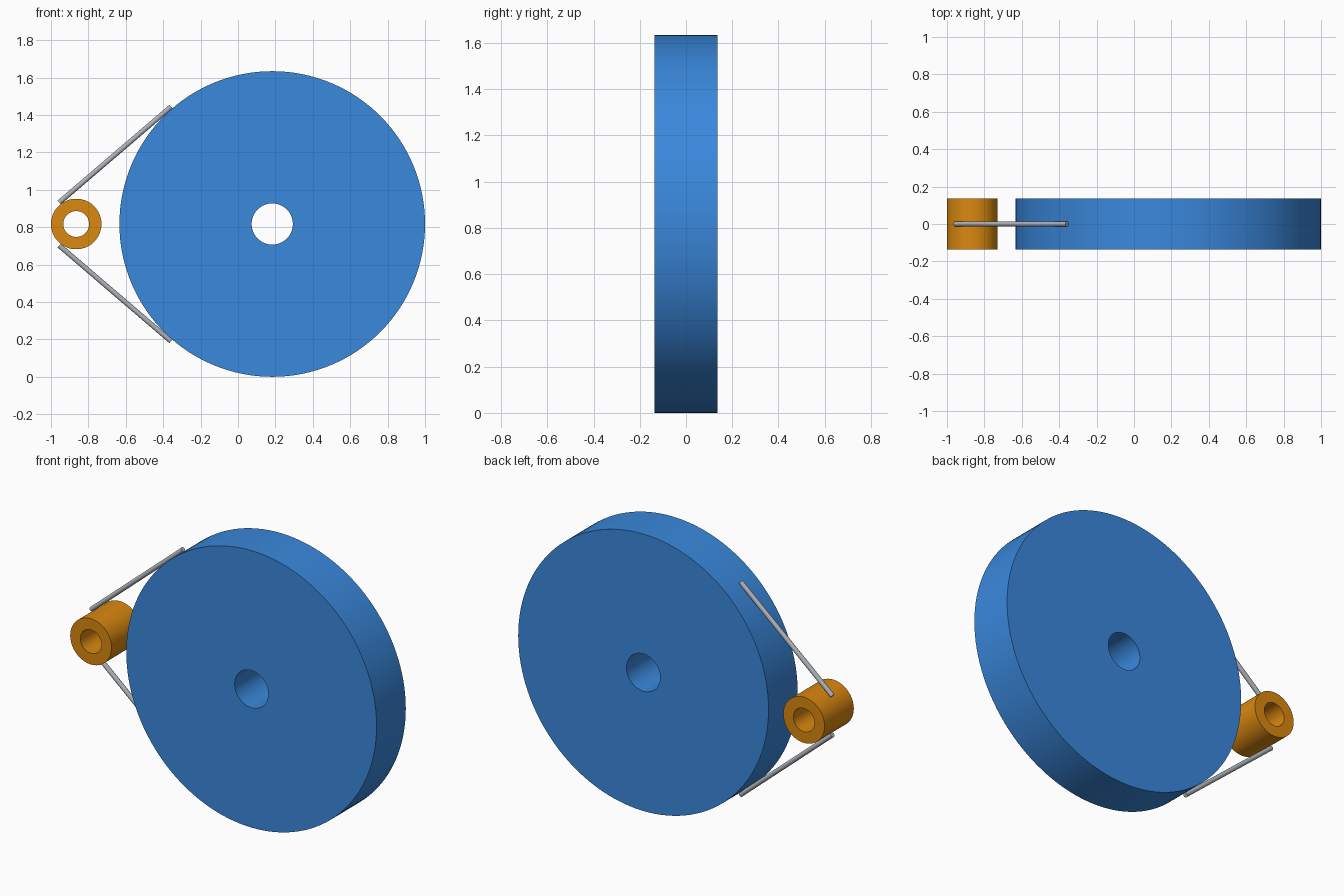
import bpy
import bmesh
import math
from mathutils import Matrix, Vector

cube = bpy.data.objects.get("Cube")
if cube:
    bpy.data.objects.remove(cube, do_unlink=True)


def make_material(name, rgb):
    mat = bpy.data.materials.new(name)
    mat.use_nodes = True
    color = (*rgb, 1.0)
    mat.diffuse_color = color
    mat.node_tree.nodes["Principled BSDF"].inputs["Base Color"].default_value = color
    return mat


def add_object(name, bm, mat):
    bmesh.ops.recalc_face_normals(bm, faces=bm.faces)
    mesh = bpy.data.meshes.new(name)
    bm.to_mesh(mesh)
    bm.free()
    mesh.materials.append(mat)
    obj = bpy.data.objects.new(name, mesh)
    bpy.context.collection.objects.link(obj)
    bpy.ops.object.select_all(action="DESELECT")
    obj.select_set(True)
    bpy.context.view_layer.objects.active = obj
    bpy.ops.object.shade_smooth_by_angle(angle=math.radians(35))
    return obj


def add_bored_disc(name, x, outer, bore, half_width, sides, mat):
    """Revolve a rectangular section around the y axis."""
    bm = bmesh.new()
    section = [(bore, -half_width), (outer, -half_width),
               (outer, half_width), (bore, half_width)]
    verts = [bm.verts.new((r, y, 0)) for r, y in section]
    edges = [bm.edges.new((verts[i], verts[i - 1])) for i in range(len(verts))]
    bmesh.ops.spin(bm, geom=verts + edges, cent=(0, 0, 0), axis=(0, 1, 0),
                   angle=math.tau, steps=sides, use_merge=True)
    bmesh.ops.remove_doubles(bm, verts=bm.verts, dist=0.0001)
    obj = add_object(name, bm, mat)
    obj.location = (x, 0, AXLE_Z)


def add_rod(name, start, end, radius, mat):
    a, b = Vector(start), Vector(end)
    turn = (b - a).to_track_quat("Z", "Y").to_matrix().to_4x4()
    bm = bmesh.new()
    bmesh.ops.create_cone(bm, cap_ends=True, segments=32, radius1=radius,
                          radius2=radius, depth=(b - a).length,
                          matrix=Matrix.Translation((a + b) / 2) @ turn)
    add_object(name, bm, mat)


AXLE_Z = 0.817
HALF_WIDTH = 0.136

blue = make_material("wheel blue", (0.042, 0.246, 0.716))
orange = make_material("pulley orange", (0.70, 0.246, 0.005))
steel = make_material("belt grey", (0.42, 0.45, 0.49))

# Large driven wheel and small pulley
add_bored_disc("large_wheel", 0.183, 0.817, 0.11, HALF_WIDTH, 128, blue)
add_bored_disc("small_pulley", -0.865, 0.135, 0.069, HALF_WIDTH, 96, orange)

# Belt runs above and below the axle line
for name, side in (("upper_belt", 1), ("lower_belt", -1)):
    add_rod(name, (-0.956, 0, AXLE_Z + side * 0.115),
            (-0.358, 0, AXLE_Z + side * 0.627), 0.0135, steel)
